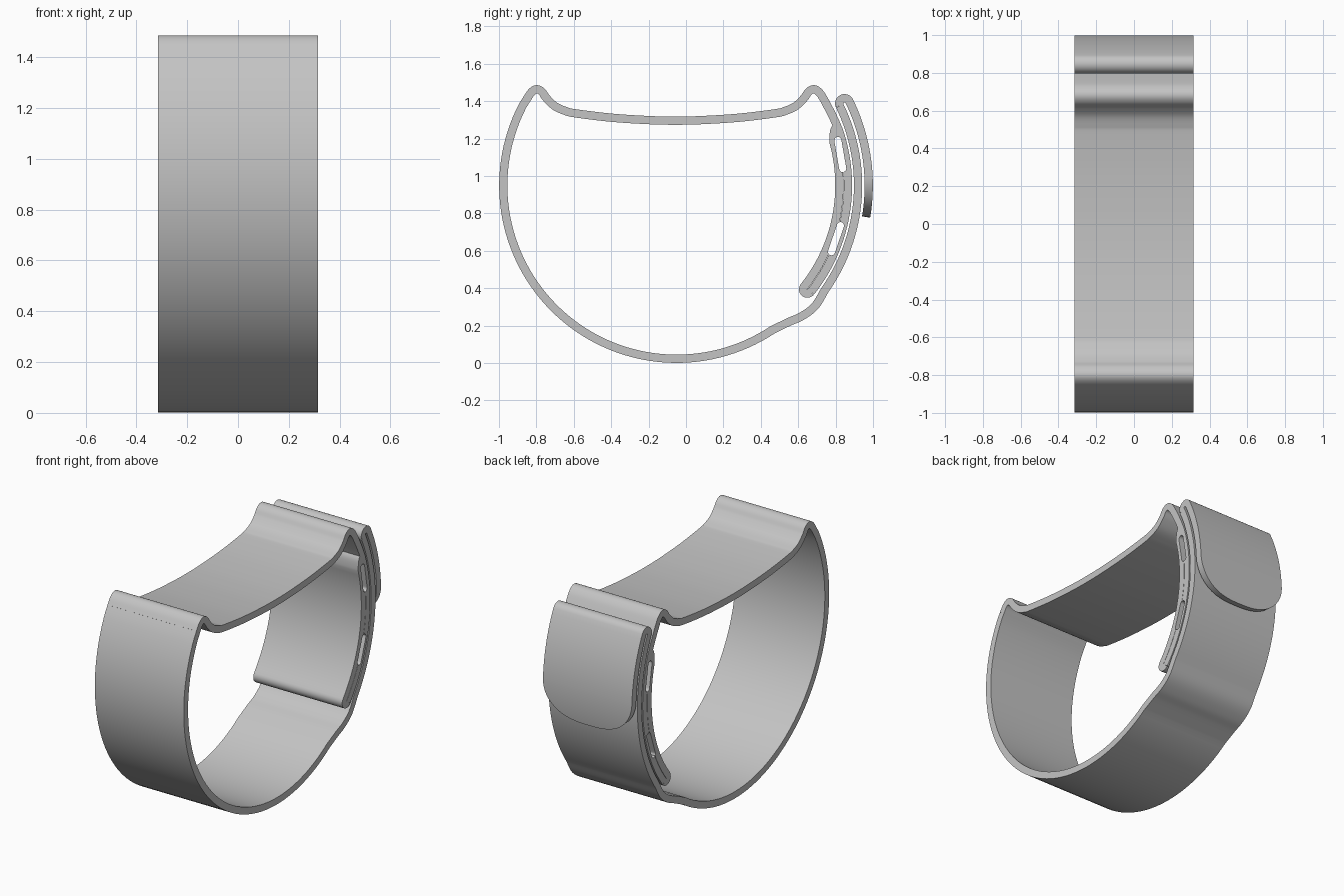
import bpy, bmesh, math
from mathutils import Vector

WIDTH = 0.315          # half width of the strap
HALF = 0.022           # half thickness of the strap
CENTRE = Vector((-0.05, 0.95))
MIRROR = -0.115        # mirrors the top panel front to back

cube = bpy.data.objects.get("Cube")
if cube:
    bpy.data.objects.remove(cube, do_unlink=True)

grey = bpy.data.materials.new("strap_grey")
grey.use_nodes = True
colour = (0.55, 0.55, 0.55, 1)
grey.diffuse_color = colour
grey.node_tree.nodes["Principled BSDF"].inputs["Base Color"].default_value = colour


def polar(r, deg):
    a = math.radians(deg)
    return CENTRE + r * Vector((math.cos(a), math.sin(a)))


def arc(r, a, b, n):
    return [polar(r, a + (b - a) * i / n) for i in range(n + 1)]


def fold(r_from, r_to, deg, side, n=12):
    """Half-round turn joining two concentric layers."""
    mid, r = (r_from + r_to) / 2, (r_from - r_to) / 2
    a = math.radians(deg)
    out = Vector((math.cos(a), math.sin(a)))
    along = Vector((-out.y, out.x)) * side
    return [polar(mid, deg) + out * r * math.cos(math.pi * i / n)
            + along * abs(r) * math.sin(math.pi * i / n) for i in range(1, n)]


def smooth(points, steps=6):
    """Rounded path through the points."""
    p = [Vector(q) for q in points]
    p = [2 * p[0] - p[1]] + p + [2 * p[-1] - p[-2]]
    path = []
    for a, b, c, d in zip(p, p[1:], p[2:], p[3:]):
        for i in range(steps):
            t = i / steps
            path.append(0.5 * (2 * b + (c - a) * t + (2 * a - 5 * b + 4 * c - d) * t ** 2
                               + (3 * b - a - 3 * c + d) * t ** 3))
    return path + [p[-2]]


def finish(bm, name):
    bmesh.ops.recalc_face_normals(bm, faces=bm.faces)
    mesh = bpy.data.meshes.new(name)
    bm.to_mesh(mesh)
    bm.free()
    mesh.materials.append(grey)
    obj = bpy.data.objects.new(name, mesh)
    bpy.context.collection.objects.link(obj)
    return obj


def ribbon(name, path, widths=None):
    """Strap of even thickness following a path in the side plane."""
    widths = widths or [WIDTH] * len(path)
    bm = bmesh.new()
    rings = []
    for i, (p, w) in enumerate(zip(path, widths)):
        d = (path[min(i + 1, len(path) - 1)] - path[max(i - 1, 0)]).normalized()
        n = Vector((-d.y, d.x)) * HALF
        rings.append([bm.verts.new((x, q.x, q.y)) for x, q in
                      ((-w, p - n), (w, p - n), (w, p + n), (-w, p + n))])
    for a, b in zip(rings, rings[1:]):
        for k in range(4):
            j = (k + 1) % 4
            bm.faces.new((a[k], a[j], b[j], b[k]))
    bm.faces.new(rings[0])
    bm.faces.new(rings[-1])
    return finish(bm, name)


def slot_cutter(top, bottom, r):
    """Round-ended bar that cuts a slot through the strap."""
    top, bottom = Vector(top), Vector(bottom)
    d = (top - bottom).normalized()
    n = Vector((d.y, -d.x))
    outline = []
    for c, s in ((top, 1), (bottom, -1)):
        for i in range(11):
            a = math.pi * i / 10
            outline.append(c + s * r * (n * math.cos(a) + d * math.sin(a)))
    bm = bmesh.new()
    face = bm.faces.new([bm.verts.new((-0.4, q.x, q.y)) for q in outline])
    ext = bmesh.ops.extrude_face_region(bm, geom=[face])
    bmesh.ops.translate(bm, vec=(0.8, 0, 0),
                        verts=[v for v in ext["geom"] if isinstance(v, bmesh.types.BMVert)])
    cutter = finish(bm, "slot_cutter")
    cutter.hide_render = True
    return cutter


# Layer radii on the back of the band, from inside to outside
INNER, MIDDLE, OUTER, FLAP = 0.870, 0.916, 0.970, 1.027
LOW, HIGH = -38.5, 26

# Top panel with its two peaks
half = [(-0.852, 1.41), (-0.827, 1.447), (-0.80, 1.464), (-0.772, 1.452),
        (-0.745, 1.415), (-0.70, 1.373), (-0.645, 1.348), (-0.59, 1.335),
        (-0.4, 1.312), (-0.2, 1.299)]
panel = half + [(MIRROR / 2, 1.296)] + [(MIRROR - y, z) for y, z in reversed(half)]

# Middle layer running up the back, over the top
back = arc(MIDDLE, LOW, 19, 32)
crown = smooth([back[-1], (0.784, 1.32)] + panel[::-1])
back_layer = ribbon("back_layer", back + crown[1:])

# Front and bottom loop, stepping outwards to the outer layer
front = arc(0.927, 150.2, 303.4, 64)
step = smooth([front[-1], (0.55, 0.220), (0.62, 0.251), (0.69, 0.305), polar(OUTER, -35)])
rise = arc(OUTER, -35, HIGH, 32)
ribbon("main_band", [crown[-1]] + front[1:] + step[1:] + rise[1:])

# Outer flap folded over the top, with a rounded end
sheet = [rise[-1]] + fold(OUTER, FLAP, HIGH, 1) + arc(FLAP, HIGH, 2.8, 14)
widths = [WIDTH] * len(sheet)
for i in range(1, 23):
    u = math.radians(4 * i)
    sheet.append(polar(FLAP, 2.8 - 12.3 * math.sin(u)))
    widths.append(WIDTH * math.cos(u) ** 0.75)
ribbon("end_flap", sheet, widths)

# Inner layer folded up from the bottom, meeting the back layer again
inner = arc(INNER, LOW, 15.5, 30)
tip = smooth([inner[-2], inner[-1], (0.792, 1.238), (0.808, 1.27)])
loop = [back[0]] + fold(MIDDLE, INNER, LOW, -1) + inner[:-1] + tip[6:]
inner_loop = ribbon("inner_loop", loop)

# Two slots cut between the inner layers
for ends in (((0.812, 1.19), (0.838, 1.04)), ((0.826, 0.735), (0.778, 0.595))):
    cutter = slot_cutter(*ends, 0.019)
    for obj in (back_layer, inner_loop):
        mod = obj.modifiers.new("slot", "BOOLEAN")
        mod.operation, mod.solver, mod.object = "DIFFERENCE", "EXACT", cutter
        bpy.context.view_layer.objects.active = obj
        bpy.ops.object.modifier_apply(modifier=mod.name)
    bpy.data.objects.remove(cutter, do_unlink=True)

# Smooth curves with crisp strap edges
for obj in bpy.context.view_layer.objects:
    obj.select_set(obj.type == "MESH" and grey.name in obj.data.materials)
bpy.context.view_layer.objects.active = back_layer
bpy.ops.object.shade_smooth_by_angle(angle=math.radians(35))
